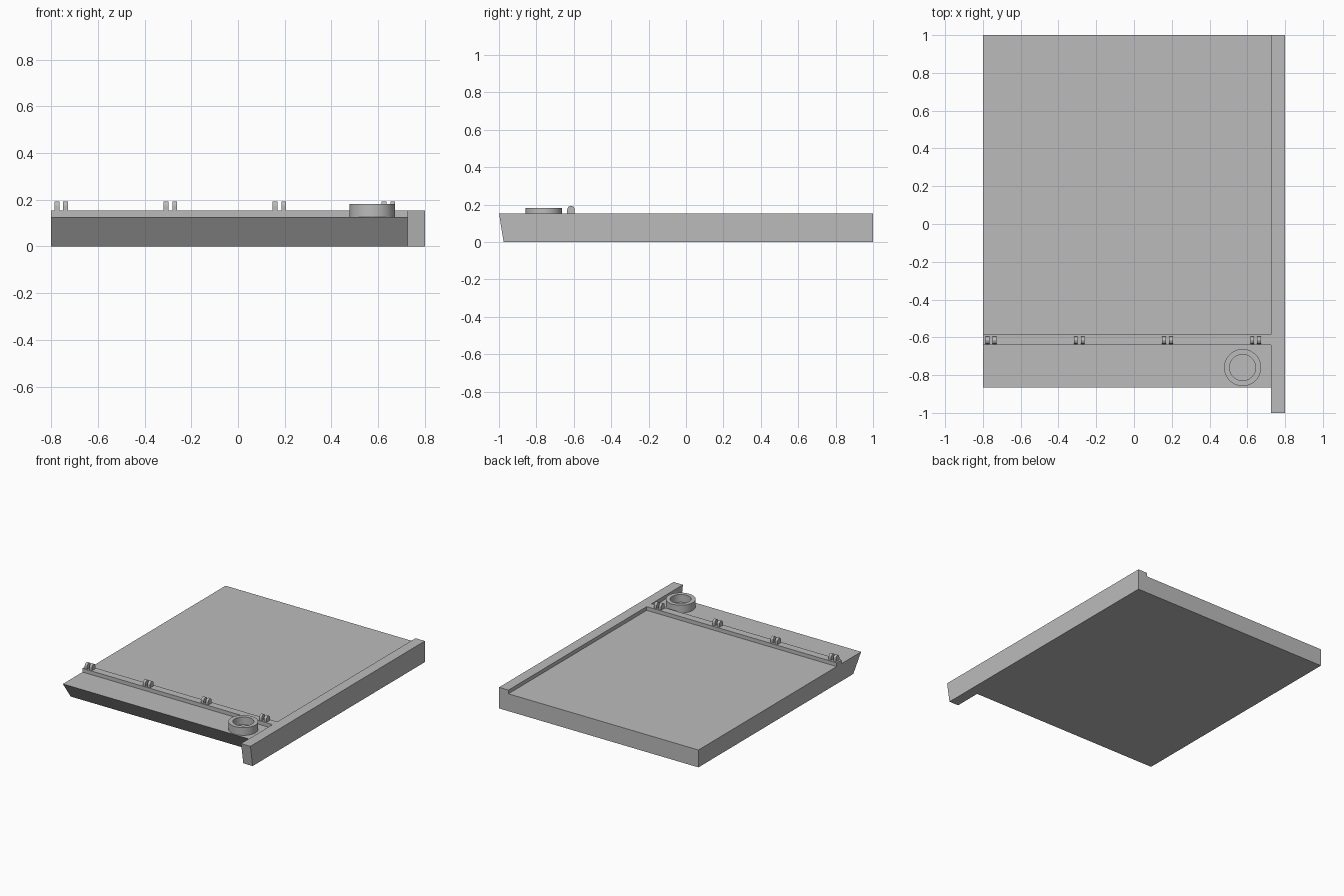
import bpy
import bmesh
from math import sin, cos, pi, radians

cube = bpy.data.objects.get("Cube")
if cube:
    bpy.data.objects.remove(cube, do_unlink=True)

grey = bpy.data.materials.new("plain grey")
grey.use_nodes = True
grey.diffuse_color = (0.5, 0.5, 0.5, 1)
grey.node_tree.nodes["Principled BSDF"].inputs["Base Color"].default_value = (0.5, 0.5, 0.5, 1)

WALL_X, EDGE_X = 0.725, 0.8
FLOOR_Z, RIM_Z = 0.126, 0.153


def finish(name, bm):
    bmesh.ops.recalc_face_normals(bm, faces=bm.faces)
    mesh = bpy.data.meshes.new(name)
    bm.to_mesh(mesh)
    bm.free()
    mesh.materials.append(grey)
    obj = bpy.data.objects.new(name, mesh)
    bpy.context.collection.objects.link(obj)
    return obj


def extrude_x(name, profile, x0, x1):
    """Extrude a (y, z) side profile from x0 to x1."""
    bm = bmesh.new()
    face = bm.faces.new([bm.verts.new((x0, y, z)) for y, z in profile])
    result = bmesh.ops.extrude_face_region(bm, geom=[face])
    moved = [g for g in result["geom"] if isinstance(g, bmesh.types.BMVert)]
    bmesh.ops.translate(bm, verts=moved, vec=(x1 - x0, 0, 0))
    if not face.is_valid or len([f for f in bm.faces if len(f.verts) == len(profile)]) < 2:
        bm.faces.new([v for v in bm.verts if v not in moved])
    return finish(name, bm)


# Main slab with an undercut front edge
extrude_x("base_slab", [(-0.775, 0), (1, 0), (1, FLOOR_Z), (-0.865, FLOOR_Z)], -EDGE_X, WALL_X)

# Tall side wall that runs past the slab
extrude_x("side_wall", [(-0.975, 0), (1, 0), (1, RIM_Z), (-1, RIM_Z)], WALL_X, EDGE_X)

# Raised cross strip, flush with the wall top
extrude_x("cross_strip", [(-0.64, FLOOR_Z), (-0.585, FLOOR_Z), (-0.585, RIM_Z), (-0.64, RIM_Z)],
          -EDGE_X, WALL_X)

# Pairs of round-topped lugs on the strip
LUG_Y, LUG_R, LUG_Z = -0.615, 0.02, 0.173
lug = [(LUG_Y - LUG_R, RIM_Z), (LUG_Y + LUG_R, RIM_Z)]
lug += [(LUG_Y + LUG_R * cos(pi * i / 8), LUG_Z + LUG_R * sin(pi * i / 8)) for i in range(9)]
for i in range(4):
    middle = -0.757 + 0.467 * i
    for side, label in ((-1, "right"), (1, "left")):
        x = middle + side * 0.0185
        extrude_x(f"hinge_lug_{i + 1}_{label}", lug, x - 0.01, x + 0.01)

# Open ring standing on the front ledge
bm = bmesh.new()
SIDES = 48
section = [(0.098, FLOOR_Z), (0.098, 0.182), (0.069, 0.182), (0.069, FLOOR_Z)]
loops = []
for i in range(SIDES):
    a = 2 * pi * i / SIDES
    loops.append([bm.verts.new((0.575 + r * cos(a), -0.76 + r * sin(a), z)) for r, z in section])
for i in range(SIDES):
    here, after = loops[i], loops[(i + 1) % SIDES]
    for k in range(4):
        n = (k + 1) % 4
        bm.faces.new((here[k], after[k], after[n], here[n]))
ring = finish("cup_ring", bm)
bpy.ops.object.select_all(action="DESELECT")
ring.select_set(True)
bpy.context.view_layer.objects.active = ring
bpy.ops.object.shade_smooth_by_angle(angle=radians(30))
